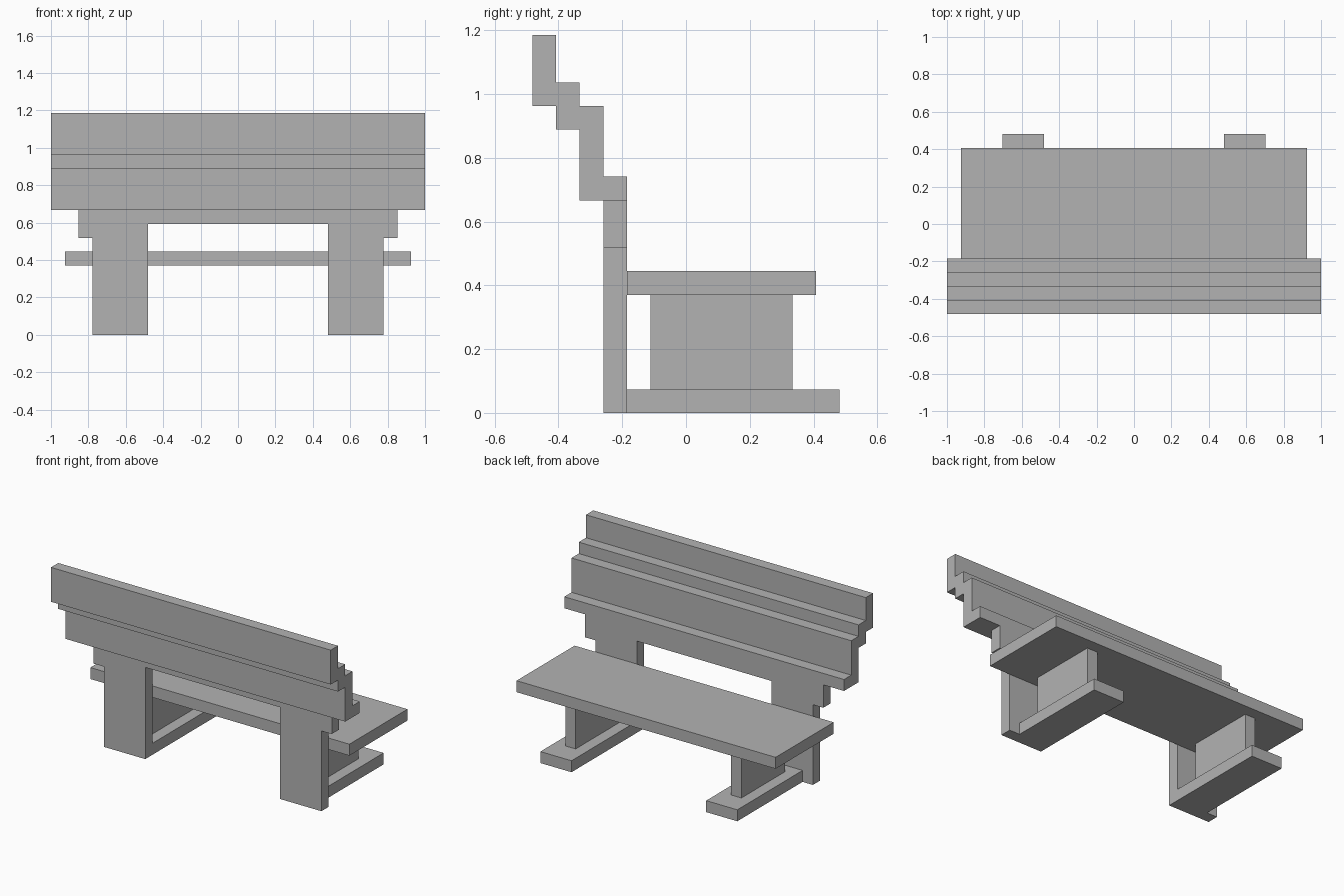
import bpy
import bmesh

cube = bpy.data.objects.get("Cube")
if cube:
    bpy.data.objects.remove(cube, do_unlink=True)

U = 2 / 27  # one plank thickness; all sizes below are in planks

grey = bpy.data.materials.new("plain grey")
grey.use_nodes = True
colour = (0.45, 0.45, 0.45, 1)
grey.diffuse_color = colour
grey.node_tree.nodes["Principled BSDF"].inputs["Base Color"].default_value = colour


def prism(name, outline, y0, y1):
    """Extrude an x-z outline from y0 to y1."""
    bm = bmesh.new()
    face = bm.faces.new([bm.verts.new((x * U, y0 * U, z * U)) for x, z in outline])
    ext = bmesh.ops.extrude_face_region(bm, geom=[face])
    verts = [v for v in ext["geom"] if isinstance(v, bmesh.types.BMVert)]
    bmesh.ops.translate(bm, verts=verts, vec=(0, (y1 - y0) * U, 0))
    bmesh.ops.recalc_face_normals(bm, faces=bm.faces)
    mesh = bpy.data.meshes.new(name)
    bm.to_mesh(mesh)
    bm.free()
    mesh.materials.append(grey)
    obj = bpy.data.objects.new(name, mesh)
    bpy.context.collection.objects.link(obj)
    return obj


def box(name, x0, x1, y0, y1, z0, z1):
    return prism(name, [(x0, z0), (x1, z0), (x1, z1), (x0, z1)], y0, y1)


# Stepped backrest: each slat sits one plank further out
slats = [
    ("back_slat_lower", -3.5, 9, 10),
    ("back_slat_wide", -4.5, 9, 13),
    ("back_slat_narrow", -5.5, 12, 14),
    ("back_slat_top", -6.5, 13, 16),
]
for name, y, z0, z1 in slats:
    box(name, -13.5, 13.5, y, y + 1, z0, z1)

# Upright frame: two legs with shoulders, joined by a crossbar
half = [(6.5, 8), (6.5, 0), (10.5, 0), (10.5, 7), (11.5, 7), (11.5, 9)]
prism("back_frame", half + [(-x, z) for x, z in reversed(half)], -3.5, -2.5)

# Seat plank
box("seat", -12.5, 12.5, -2.5, 5.5, 5, 6)

# Feet and seat supports on both sides
for side, s in (("left", 1), ("right", -1)):
    foot = sorted((s * 6.5, s * 9.5))
    post = sorted((s * 7.5, s * 8.5))
    box("foot_" + side, *foot, -2.5, 6.5, 0, 1)
    box("seat_support_" + side, *post, -1.5, 4.5, 1, 5)
